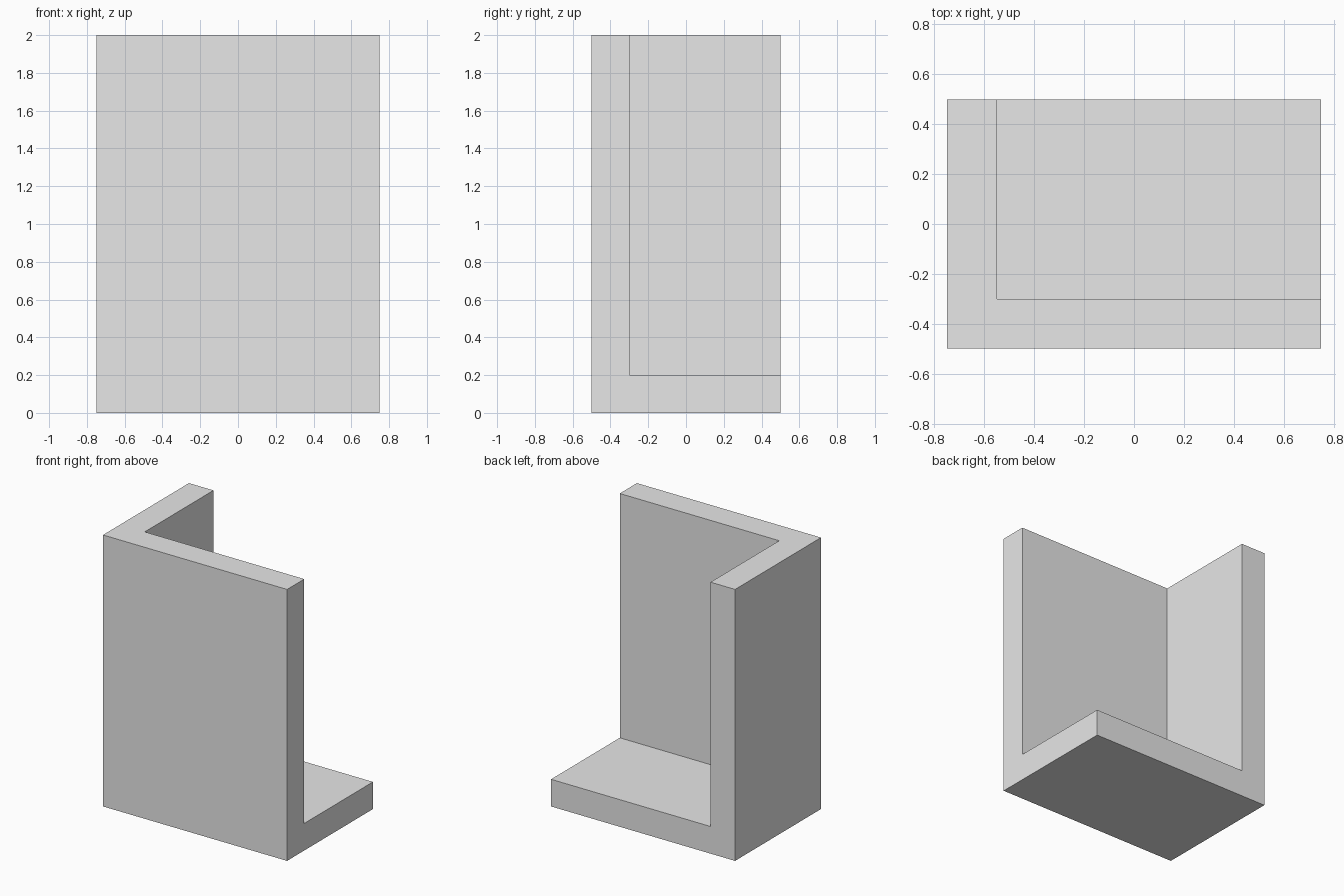
import bpy
import bmesh
from mathutils import Vector

# Remove the default cube
cube = bpy.data.objects.get("Cube")
if cube:
    bpy.data.objects.remove(cube, do_unlink=True)

WIDTH, DEPTH, HEIGHT, WALL = 1.5, 1.0, 2.0, 0.2

grey = bpy.data.materials.new("light_grey")
grey.use_nodes = True
colour = (0.8, 0.8, 0.8, 1.0)
grey.diffuse_color = colour
grey.node_tree.nodes["Principled BSDF"].inputs["Base Color"].default_value = colour


def box(name, low, high):
    """Flat-shaded box between two opposite corners."""
    low, high = Vector(low), Vector(high)
    bm = bmesh.new()
    bmesh.ops.create_cube(bm, size=1)
    bmesh.ops.scale(bm, vec=high - low, verts=bm.verts)
    bmesh.ops.translate(bm, vec=(low + high) / 2, verts=bm.verts)
    mesh = bpy.data.meshes.new(name)
    bm.to_mesh(mesh)
    bm.free()
    mesh.materials.append(grey)
    obj = bpy.data.objects.new(name, mesh)
    bpy.context.collection.objects.link(obj)
    return obj


# Full block: base, front wall and right wall meeting at one corner
x, y = WIDTH / 2, DEPTH / 2
corner = box("corner_bracket", (-x, -y, 0), (x, y, HEIGHT))

# Hollow out the open corner, leaving the three slabs as one solid
cutter = box("hollow_cutter", (WALL - x, WALL - y, WALL), (x + 1, y + 1, HEIGHT + 1))
cutter.hide_render = True
cutter.hide_viewport = True
cutter.display_type = 'WIRE'

hollow = corner.modifiers.new("hollow", 'BOOLEAN')
hollow.operation = 'DIFFERENCE'
hollow.solver = 'EXACT'
hollow.object = cutter
